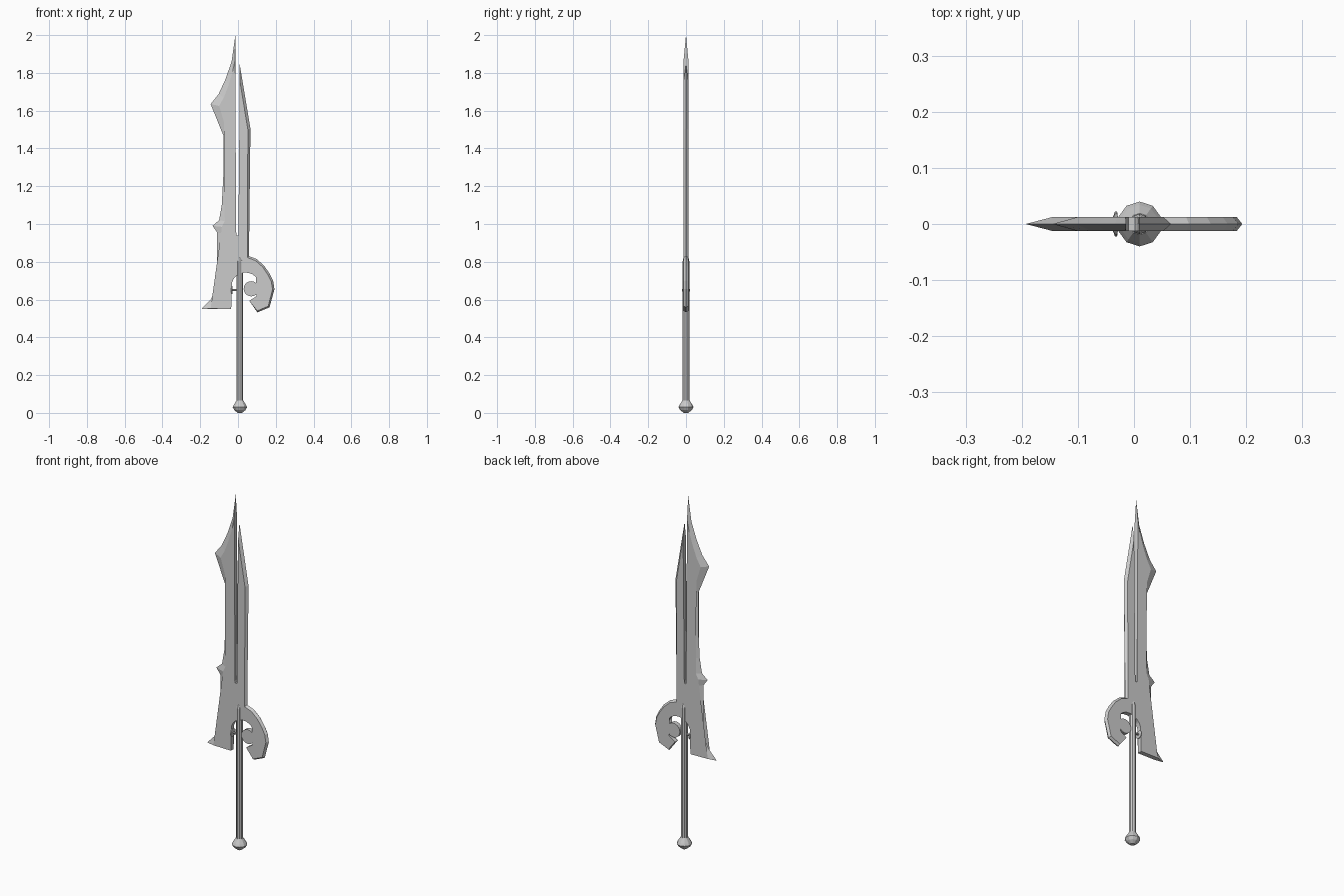
import bpy, bmesh, math
from mathutils import Matrix

if "Cube" in bpy.data.objects:
    bpy.data.objects.remove(bpy.data.objects["Cube"])

T = 0.0125  # half thickness of the blade


def finish(bm, name):
    bmesh.ops.recalc_face_normals(bm, faces=bm.faces)
    me = bpy.data.meshes.new(name)
    bm.to_mesh(me)
    bm.free()
    ob = bpy.data.objects.new(name, me)
    bpy.context.collection.objects.link(ob)
    return ob


def plate(name, pts):
    """Plate from an XZ outline; 4-value points add an inset for a ground edge."""
    bm = bmesh.new()
    rings = []
    for p in pts:
        o, i = p[:2], p[-2:]
        rings.append((bm.verts.new((i[0], -T, i[1])),
                      bm.verts.new((o[0], 0, o[1])),
                      bm.verts.new((i[0], T, i[1]))))
    for a, b in zip(rings, rings[1:] + rings[:1]):
        for k in (0, 1):
            bm.faces.new((a[k], b[k], b[k + 1], a[k + 1]))
    caps = [bm.faces.new([r[k] for r in rings]) for k in (0, 2)]
    bmesh.ops.triangulate(bm, faces=caps)
    return finish(bm, name)


def lathe(name, profile, loc, sides=10, rot=Matrix()):
    """Closed turned part from (radius, height) pairs, ends capped."""
    bm = bmesh.new()
    rings = []
    for r, z in profile:
        rings.append([bm.verts.new((r * math.sin(2 * math.pi * k / sides),
                                    r * math.cos(2 * math.pi * k / sides), z))
                      for k in range(sides)])
    for a, b in zip(rings, rings[1:]):
        for k in range(sides):
            n = (k + 1) % sides
            bm.faces.new((a[k], a[n], b[n], b[k]))
    bm.faces.new(rings[0])
    bm.faces.new(rings[-1])
    bmesh.ops.transform(bm, matrix=Matrix.Translation(loc) @ rot, verts=bm.verts)
    return finish(bm, name)


# Long cutting edge, from the tip down to the flared heel
long_edge = [
    (-0.014, 2.0, -0.015, 1.87), (-0.034, 1.86, -0.03, 1.80),
    (-0.066, 1.767, -0.05, 1.735), (-0.103, 1.687, -0.075, 1.67),
    (-0.145, 1.635, -0.10, 1.625), (-0.078, 1.47, -0.052, 1.465),
    (-0.078, 1.25, -0.052, 1.25), (-0.086, 1.10, -0.058, 1.10),
    (-0.10, 1.02, -0.07, 1.015), (-0.135, 0.99, -0.085, 0.985),
    (-0.11, 0.955, -0.08, 0.95), (-0.11, 0.66, -0.08, 0.65),
    (-0.145, 0.60, -0.105, 0.595), (-0.193, 0.55, -0.145, 0.552),
    (-0.036, 0.55)]

# Round opening inside the hook
opening = [(0.04 + 0.076 * math.cos(math.radians(a)),
            0.667 + 0.076 * math.sin(math.radians(a)))
           for a in [180 - 17 * k for k in range(16)]]

# Outer side of the hook
hook = [
    (0.103, 0.532, 0.102, 0.54), (0.167, 0.559, 0.16, 0.565),
    (0.193, 0.655, 0.183, 0.655), (0.186, 0.70, 0.176, 0.697),
    (0.167, 0.738, 0.158, 0.732), (0.137, 0.781, 0.13, 0.773),
    (0.098, 0.815, 0.093, 0.806), (0.058, 0.83, 0.05, 0.822)]

# Short blade and the slot between both blades
short_edge = [
    (0.066, 1.505, 0.052, 1.50), (0.009, 1.845, 0.0095, 1.76),
    (0.006, 0.95), (0.002, 0.94), (-0.01, 0.94), (-0.014, 0.95)]

plate("split_blade", long_edge + opening + hook + short_edge)

# Grip and pommel
lathe("grip", [(0.018, 0.05), (0.018, 0.80), (0.014, 0.82), (0.006, 0.83)],
      (0.01, 0, 0))
lathe("pommel", [(0.012, 0), (0.03, 0.014), (0.04, 0.03), (0.034, 0.042),
                 (0.019, 0.066)], (0.01, 0, 0))

# Disc floating inside the hook
lathe("hook_disc", [(0.04, -T), (0.04, T)], (0.07, 0, 0.657), 20,
      Matrix.Rotation(math.pi / 2, 4, 'X'))

# Small button with stem on the side of the grip
lathe("button", [(0.014, 0), (0.022, 0.003), (0.022, 0.007), (0.006, 0.009), (0.006, 0.04)],
      (-0.037, 0, 0.65), 10, Matrix.Rotation(math.pi / 2, 4, 'Y'))
